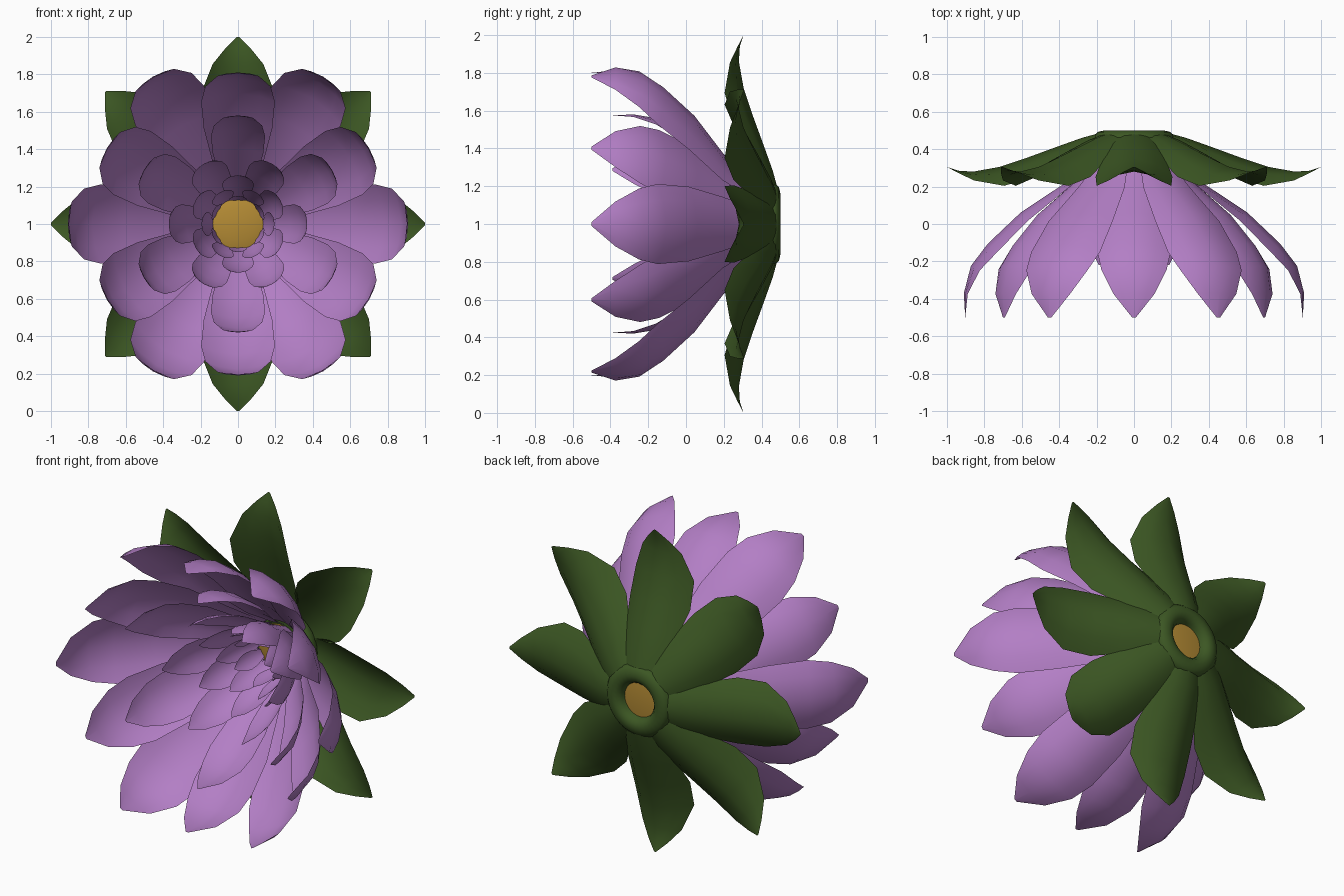
import bpy, bmesh, math
from mathutils import Vector

if "Cube" in bpy.data.objects:
    bpy.data.objects.remove(bpy.data.objects["Cube"])


def material(name, rgb):
    m = bpy.data.materials.new(name)
    m.diffuse_color = (*rgb, 1)
    m.use_nodes = True
    m.node_tree.nodes["Principled BSDF"].inputs["Base Color"].default_value = m.diffuse_color
    return m


PURPLE = material("petal purple", (0.45, 0.21, 0.56))
GREEN = material("leaf green", (0.045, 0.095, 0.017))
YELLOW = material("centre yellow", (0.46, 0.26, 0.035))


def finish(bm, name, mat, angle=60):
    me = bpy.data.meshes.new(name)
    bmesh.ops.recalc_face_normals(bm, faces=bm.faces)
    bm.to_mesh(me)
    bm.free()
    ob = bpy.data.objects.new(name, me)
    bpy.context.collection.objects.link(ob)
    me.materials.append(mat)
    bpy.ops.object.select_all(action='DESELECT')
    bpy.context.view_layer.objects.active = ob
    ob.select_set(True)
    bpy.ops.object.shade_smooth_by_angle(angle=math.radians(angle))
    return ob


def blade_ring(name, mat, count, start, path, widths, cup):
    """Ring of cupped blades; path is (radius, y) along the middle of a blade."""
    bm = bmesh.new()
    cols = (-1, -0.6, 0, 0.6, 1)
    for k in range(count):
        a = math.radians(start) + math.tau * k / count
        out = Vector((math.cos(a), 0, math.sin(a)))
        side = Vector((-math.sin(a), 0, math.cos(a)))
        rows = []
        for i, ((r, y), w) in enumerate(zip(path, widths)):
            p, q = path[max(i - 1, 0)], path[min(i + 1, len(path) - 1)]
            t = Vector((q[0] - p[0], q[1] - p[1])).normalized()
            row = []
            for u in cols:
                lift = cup * (u * w) ** 2          # edges curl to the inside
                rr, yy = r + t.y * lift, y - t.x * lift
                row.append(bm.verts.new(out * rr + side * (u * w) + Vector((0, yy, 1))))
            rows.append(row)
        for a0, b0 in zip(rows, rows[1:]):
            for j in range(len(cols) - 1):
                bm.faces.new((a0[j], a0[j + 1], b0[j + 1], b0[j]))
    return finish(bm, name, mat)


def lathe(name, mat, profile, closed, n=32):
    """Turn a (radius, y) profile about the flower axis."""
    bm = bmesh.new()
    rings = [[bm.verts.new((r * math.cos(math.tau * k / n), y, 1 + r * math.sin(math.tau * k / n)))
              for k in range(n)] for r, y in profile]
    pairs = list(zip(rings, rings[1:])) + ([(rings[-1], rings[0])] if closed else [])
    for a, b in pairs:
        for k in range(n):
            m = (k + 1) % n
            bm.faces.new((a[k], a[m], b[m], b[k]))
    if not closed:
        bm.faces.new(rings[0])
        bm.faces.new(rings[-1])
    return finish(bm, name, mat)


# Green sepals behind the flower
sepal_path = [(0.17, 0.49), (0.28, 0.46), (0.42, 0.41), (0.57, 0.355),
              (0.72, 0.305), (0.86, 0.28), (0.94, 0.285), (1.0, 0.305)]
sepal_width = [0.07, 0.115, 0.175, 0.205, 0.2, 0.135, 0.065, 0.006]
blade_ring("sepals", GREEN, 8, 0, sepal_path, sepal_width, 2.6)

# Petal rings: name, start angle, base radius, tip radius, tip y, half width, cup
rise = (0, 0.29, 0.60, 0.83, 0.95, 1.0, 0.99)
depth = (0, 0.22, 0.39, 0.57, 0.70, 0.86, 1.0)
width = (0.3, 0.68, 0.93, 1.0, 0.89, 0.56, 0.05)
rings = [
    ("outer_petals", 0, 0.15, 0.91, -0.50, 0.212, 1.5),
    ("second_petals", 30, 0.15, 0.81, -0.50, 0.197, 1.5),
    ("third_petals", 30, 0.14, 0.58, -0.39, 0.145, 2.0),
    ("fourth_petals", 0, 0.14, 0.37, -0.22, 0.105, 3.0),
    ("fifth_petals", 30, 0.13, 0.26, -0.06, 0.085, 4.0),
    ("sixth_petals", 0, 0.13, 0.195, 0.06, 0.065, 5.0),
    ("inner_petals", 30, 0.125, 0.15, 0.15, 0.05, 6.0),
]
for name, start, rb, rt, yt, w, cup in rings:
    path = [(rb + (rt - rb) * f, 0.42 + (yt - 0.42) * g) for f, g in zip(rise, depth)]
    blade_ring(name, PURPLE, 6, start, path, [w * v for v in width], cup)

# Green receptacle ring joining the sepals
lathe("receptacle", GREEN, [(0.10, 0.43), (0.11, 0.47), (0.13, 0.494), (0.16, 0.5),
                            (0.195, 0.492), (0.22, 0.465), (0.21, 0.42), (0.16, 0.40)], True)

# Yellow centre disc
lathe("centre_disc", YELLOW, [(0.09, 0.385), (0.14, 0.40), (0.14, 0.445), (0.1, 0.452)], False)
